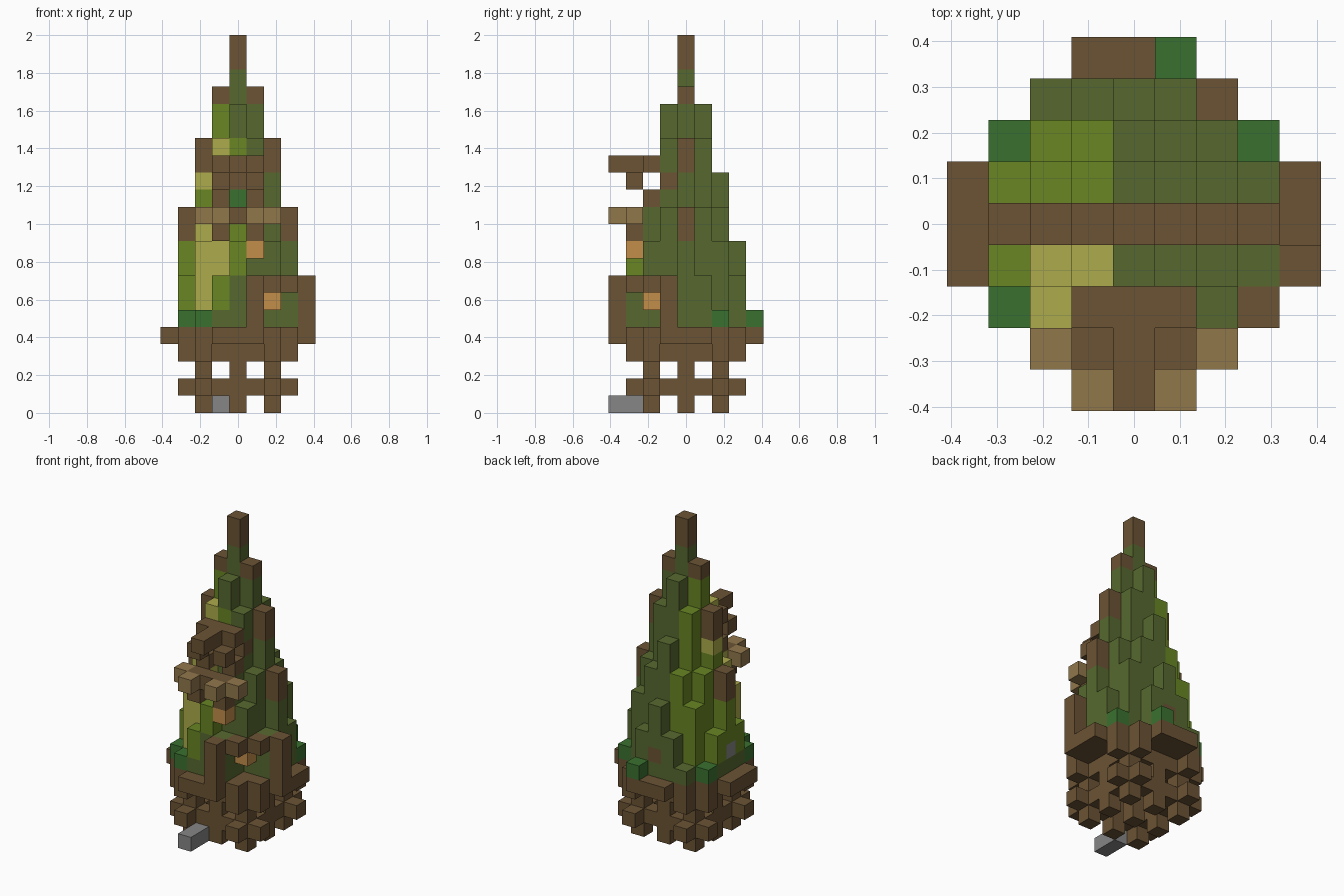
import bpy, bmesh
from mathutils import Vector

U = 2 / 22  # one block

if "Cube" in bpy.data.objects:
    bpy.data.objects.remove(bpy.data.objects["Cube"], do_unlink=True)


def linear(c):
    c /= 255
    return c / 12.92 if c <= 0.04045 else ((c + 0.055) / 1.055) ** 2.4


def material(name, *rgb):
    m = bpy.data.materials.new(name)
    m.use_nodes = True
    colour = [linear(c) for c in rgb] + [1]
    m.diffuse_color = colour
    m.node_tree.nodes["Principled BSDF"].inputs["Base Color"].default_value = colour
    return m


MATS = {
    "wood": material("brown wood", 107, 83, 52),
    "tan": material("tan wood", 145, 119, 75),
    "olive": material("olive leaves", 87, 105, 47),
    "green": material("bright leaves", 104, 134, 35),
    "yellow": material("yellow leaves", 174, 171, 76),
    "dark": material("dark green leaves", 58, 113, 47),
    "lamp": material("orange lamp", 194, 141, 74),
    "stone": material("grey stone", 134, 134, 134),
}
KEYS = list(MATS)
SIDES = [Vector(d) for d in
         ((1, 0, 0), (-1, 0, 0), (0, 1, 0), (0, -1, 0), (0, 0, 1), (0, 0, -1))]


def box(x, y, z):
    """All block positions in inclusive ranges; a number means a single layer."""
    span = lambda r: range(r[0], r[1] + 1) if isinstance(r, tuple) else (r,)
    return {(i, j, k) for i in span(x) for j in span(y) for k in span(z)}


def build(name, cells, colour=None):
    """Make the outer skin of a group of blocks, then merge its flat areas."""
    if colour:
        cells = {c: colour for c in cells}
    bm = bmesh.new()
    for c, col in cells.items():
        centre = Vector(c) + Vector((0, 0, 0.5))
        for n in SIDES:
            if tuple(int(a + b) for a, b in zip(c, n)) in cells:
                continue
            s = Vector((n.y, n.z, n.x)) / 2
            t = n.cross(s)
            mid = centre + n / 2
            face = bm.faces.new([bm.verts.new((mid + p) * U)
                                 for p in (-s - t, s - t, s + t, t - s)])
            face.material_index = KEYS.index(col)
    bmesh.ops.remove_doubles(bm, verts=bm.verts, dist=U / 100)
    bmesh.ops.dissolve_limit(bm, angle_limit=0.01, verts=bm.verts, edges=bm.edges,
                             delimit={"MATERIAL"})
    mesh = bpy.data.meshes.new(name)
    bm.to_mesh(mesh)
    bm.free()
    for m in MATS.values():
        mesh.materials.append(m)
    ob = bpy.data.objects.new(name, mesh)
    bpy.context.collection.objects.link(ob)
    return ob


# Stilts and the two rings of crossed logs
stilts = set()
for i in (-2, 0, 2):
    for j in (-2, 0, 2):
        stilts |= box(i, j, (0, 2))
build("stilts", stilts, "wood")
for name, k in (("lower_logs", 1), ("upper_logs", 3)):
    logs = set()
    for s in (-2, 2):
        logs |= box((-3, 3), s, k) | box(s, (-3, 3), k)
    build(name, logs, "wood")

# Round platform and entry step
deck = {c for c in box((-4, 4), (-4, 4), 4) if c[0] ** 2 + c[1] ** 2 <= 17}
build("platform", deck, "wood")
build("stone_step", box(-1, (-4, -3), 0), "stone")

# Tree: top block of each column, by distance from the trunk in x and y
TOPS = {(0, 0): 21, (1, 0): 18, (2, 0): 15, (3, 0): 11,
        (0, 1): 17, (1, 1): 15, (2, 1): 11, (3, 1): 7,
        (0, 2): 13, (1, 2): 11, (2, 2): 9, (0, 3): 9, (1, 3): 7}
SPIKE = {0: 20, 1: 18, 2: 14, 3: 10}  # where bare wood starts


def leaf(i, j, k):
    if j == 0 and k >= SPIKE[abs(i)]:
        return "wood"
    if i > 0 or j > 2 or k < 6:
        return "olive"
    if i == 0:
        return "green" if j < 0 and (8 <= k <= 10 or k == 15) else "olive"
    if (i, j, k) == (-2, 0, 13):
        return "yellow"
    if j < 0 and (i == -2 or (i == -1 and k >= 8)):
        return "yellow"
    return "green"


tree = {}
for (a, b), top in TOPS.items():
    for i in {a, -a}:
        for j in {b, -b}:
            for c in box(i, j, (5, top)):
                tree[c] = leaf(*c)

# Hollows behind the balcony and the porch lamp
for c in box(0, -2, (11, 13)) | box(2, -2, (5, 6)):
    tree.pop(c, None)
for c in box((-1, 1), -1, 13):
    tree[c] = "wood"
tree[0, -1, 12] = "dark"
tree[0, 3, 6] = "wood"
tree[-3, 0, 6] = "stone"
tree[-2, 3, 5] = "olive"
build("tree", tree)

# Low bushes on the platform
bushes = {(-3, -2, 5), (-2, -3, 5), (-3, 2, 5), (3, 2, 5), (1, 4, 5)}
build("bushes", bushes, "dark")

# Corner porch: two posts and a stepped diagonal beam
build("porch_posts", box(1, -4, (5, 6)) | box(4, -1, (5, 6)), "wood")
build("porch_beam", {(n, n - 5, 7) for n in range(1, 5)}, "wood")
build("porch_lamp", box(2, -2, 6), "lamp")

# Balcony with brackets, railing and hanging lamp
floor = box((-1, 1), -3, 11)
rail, brackets, pillars, eaves = set(), set(), set(), set()
for s in (-1, 1):
    rail |= {(s, -4, 11), (2 * s, -3, 11)}
    brackets.add((s, -3, 10))
    pillars.add((s, -2, 12))
    eaves.add((s, -3, 13))
build("balcony_floor", floor, "wood")
build("balcony_rail", rail, "tan")
build("balcony_brackets", brackets, "wood")
build("balcony_pillars", pillars, "wood")
build("balcony_lamp", box(1, -3, 9), "lamp")

# Small roof over the balcony
build("balcony_roof", box((-1, 1), -2, 14) | box(0, (-4, -3), 14), "wood")
build("balcony_eaves", eaves, "wood")
